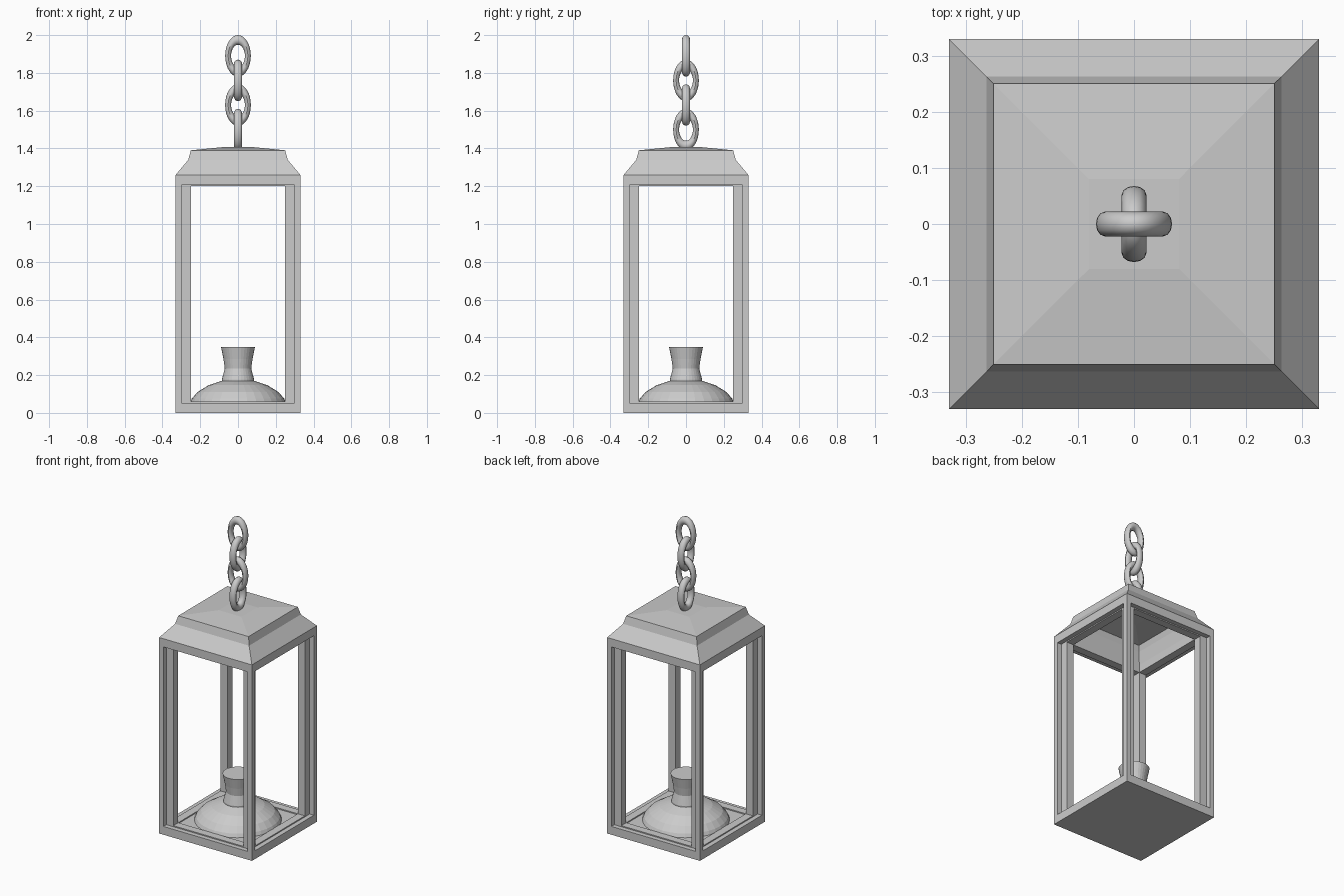
import bpy, bmesh, math
from mathutils import Matrix

if "Cube" in bpy.data.objects:
    bpy.data.objects.remove(bpy.data.objects["Cube"], do_unlink=True)

metal = bpy.data.materials.new("grey metal")
metal.use_nodes = True
GREY = (0.6, 0.6, 0.6, 1)
metal.diffuse_color = GREY
metal.node_tree.nodes["Principled BSDF"].inputs["Base Color"].default_value = GREY


def finish(name, bm):
    bmesh.ops.recalc_face_normals(bm, faces=bm.faces)
    mesh = bpy.data.meshes.new(name)
    bm.to_mesh(mesh)
    bm.free()
    mesh.materials.append(metal)
    ob = bpy.data.objects.new(name, mesh)
    bpy.context.collection.objects.link(ob)
    return ob


def box(name, x0, x1, y0, y1, z0, z1):
    bm = bmesh.new()
    bmesh.ops.create_cube(bm, size=1)
    size = Matrix.Diagonal((x1 - x0, y1 - y0, z1 - z0, 1))
    mid = Matrix.Translation(((x0 + x1) / 2, (y0 + y1) / 2, (z0 + z1) / 2))
    bm.transform(mid @ size)
    return finish(name, bm)


def lathe(name, profile, sides, closed=False, square=False):
    """Stack rings of (radius, height); square rings use half widths."""
    bm = bmesh.new()
    rings = []
    for r, z in profile:
        k = math.sqrt(2) if square else 1
        turn = math.pi / 4 if square else 0
        rings.append([bm.verts.new((r * k * math.cos(turn + math.tau * i / sides),
                                    r * k * math.sin(turn + math.tau * i / sides), z))
                      for i in range(sides)])
    pairs = list(zip(rings, rings[1:]))
    if closed:
        pairs.append((rings[-1], rings[0]))
    else:
        bm.faces.new(rings[0])
        bm.faces.new(rings[-1])
    for a, b in pairs:
        for i in range(sides):
            j = (i + 1) % sides
            bm.faces.new((a[i], a[j], b[j], b[i]))
    return finish(name, bm)


# Base plate with a thin raised inner border
box("base", -0.33, 0.33, -0.33, 0.33, 0, 0.053)
lathe("base_border", [(0.30, 0.05), (0.30, 0.06), (0.25, 0.06), (0.25, 0.05)],
      4, closed=True, square=True)

# Corner posts: outer square bar and recessed inner bar
for sx, side in ((-1, "right"), (1, "left")):
    for sy, end in ((-1, "front"), (1, "back")):
        for part, a, b in (("outer", 0.30, 0.33), ("inner", 0.25, 0.30)):
            xs, ys = sorted((sx * a, sx * b)), sorted((sy * a, sy * b))
            box(f"{end}_{side}_{part}_post", *xs, *ys, 0.05, 1.21)

# Hollow stepped roof with its rim
lathe("roof", [(0.25, 1.20), (0.30, 1.20), (0.30, 1.207), (0.33, 1.207), (0.33, 1.26),
               (0.263, 1.34), (0.25, 1.39), (0.08, 1.407), (0.0005, 1.407),
               (0.0005, 1.38), (0.08, 1.38), (0.23, 1.365), (0.24, 1.33), (0.25, 1.25)],
      4, closed=True, square=True)

# Domed dish and flared holder
lathe("dish", [(0.255, 0.053), (0.245, 0.075), (0.215, 0.11), (0.155, 0.147),
               (0.085, 0.17), (0.06, 0.175)], 32)
lathe("candle_holder", [(0.085, 0.165), (0.085, 0.178), (0.07, 0.235), (0.077, 0.285),
                        (0.09, 0.35)], 32)

# Chain of oval links, each turned a quarter from the last
for n in range(4):
    bpy.ops.mesh.primitive_torus_add(major_radius=0.073, minor_radius=0.022,
                                     major_segments=32, minor_segments=12)
    link = bpy.context.object
    link.name = f"chain_link_{n + 1}"
    link.data.materials.append(metal)
    link.data.transform(Matrix.Translation((0, 0, 1.89 - 0.13 * n))
                        @ Matrix.Rotation(n * math.pi / 2, 4, "Z")
                        @ Matrix.Rotation(math.pi / 2, 4, "X")
                        @ Matrix.Diagonal((0.715, 1.158, 1, 1)))
    bpy.ops.object.shade_smooth_by_angle(angle=math.radians(35))
